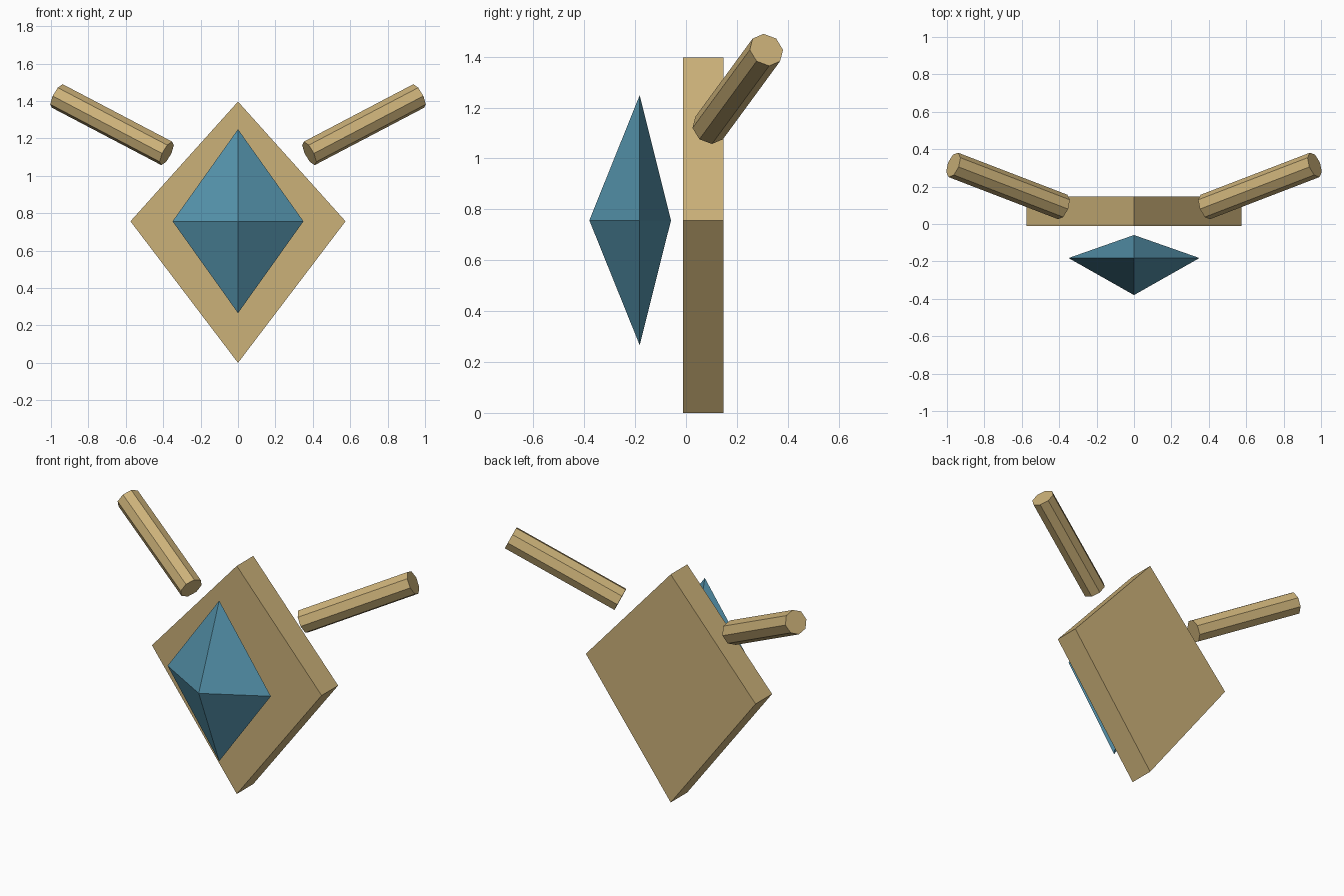
import bpy, bmesh, math
from mathutils import Vector

if "Cube" in bpy.data.objects:
    bpy.data.objects.remove(bpy.data.objects["Cube"])

MID_Z = 0.757


def material(name, color):
    m = bpy.data.materials.new(name)
    m.diffuse_color = (*color, 1)
    m.use_nodes = True
    m.node_tree.nodes["Principled BSDF"].inputs["Base Color"].default_value = m.diffuse_color
    return m


tan = material("tan", (0.60, 0.44, 0.19))
blue = material("blue", (0.09, 0.29, 0.41))


def add_object(name, bm, mat):
    bmesh.ops.recalc_face_normals(bm, faces=bm.faces)
    mesh = bpy.data.meshes.new(name)
    bm.to_mesh(mesh)
    bm.free()
    mesh.materials.append(mat)
    obj = bpy.data.objects.new(name, mesh)
    bpy.context.collection.objects.link(obj)
    return obj


def diamond(bm, half_width, bottom, top, y):
    pts = [(0, bottom), (half_width, MID_Z), (0, top), (-half_width, MID_Z)]
    return [bm.verts.new((x, y, z)) for x, z in pts]


# Kite-shaped back plate
bm = bmesh.new()
face = bm.faces.new(diamond(bm, 0.575, 0, 1.397, -0.012))
ext = bmesh.ops.extrude_face_region(bm, geom=[face])
bmesh.ops.translate(bm, vec=(0, 0.16, 0),
                    verts=[g for g in ext["geom"] if isinstance(g, bmesh.types.BMVert)])
add_object("back_plate", bm, tan)

# Faceted gem floating in front: diamond girdle with front and back points
bm = bmesh.new()
ring = diamond(bm, 0.35, 0.266, 1.249, -0.182)
for y in (-0.38, -0.059):
    tip = bm.verts.new((0, y, MID_Z))
    for i in range(4):
        bm.faces.new((ring[i], ring[(i + 1) % 4], tip))
add_object("gem", bm, blue)

# Octagonal rods rising outward on both sides
for side, name in ((1, "right_rod"), (-1, "left_rod")):
    a = Vector((side * 0.381, 0.091, 1.12))
    b = Vector((side * 0.966, 0.316, 1.427))
    bm = bmesh.new()
    bmesh.ops.create_cone(bm, cap_ends=True, segments=8, radius1=0.07,
                          radius2=0.07, depth=(b - a).length)
    rod = add_object(name, bm, tan)
    rod.location = (a + b) / 2
    rod.rotation_euler = (b - a).to_track_quat('Z', 'Y').to_euler()
